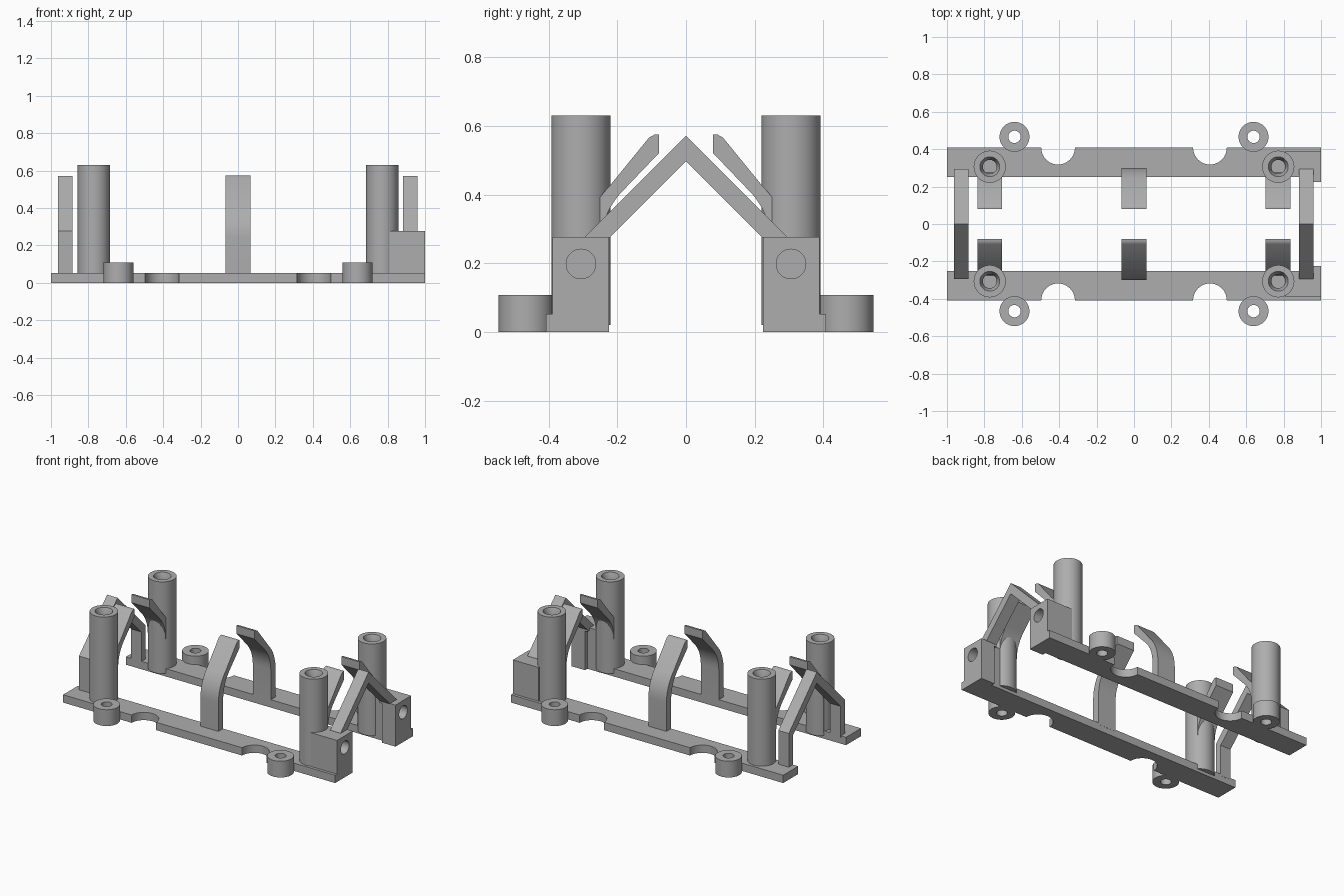
import bpy, bmesh, math
from mathutils import Vector

if "Cube" in bpy.data.objects:
    bpy.data.objects.remove(bpy.data.objects["Cube"])

grey = bpy.data.materials.new("plain grey")
grey.diffuse_color = (0.42, 0.42, 0.42, 1)
grey.use_nodes = True
grey.node_tree.nodes["Principled BSDF"].inputs["Base Color"].default_value = grey.diffuse_color


def finish(name, bm, smooth=False):
    bmesh.ops.recalc_face_normals(bm, faces=bm.faces)
    me = bpy.data.meshes.new(name)
    bm.to_mesh(me)
    bm.free()
    me.materials.append(grey)
    ob = bpy.data.objects.new(name, me)
    bpy.context.collection.objects.link(ob)
    if smooth:
        bpy.ops.object.select_all(action='DESELECT')
        ob.select_set(True)
        bpy.context.view_layer.objects.active = ob
        bpy.ops.object.shade_smooth_by_angle(angle=math.radians(30))
    return ob


def prism(name, pts, shift, smooth=False):
    """Extrude a closed 3D outline by a vector."""
    bm = bmesh.new()
    face = bm.faces.new([bm.verts.new(p) for p in pts])
    new = bmesh.ops.extrude_face_region(bm, geom=[face])["geom"]
    bmesh.ops.translate(bm, vec=Vector(shift),
                        verts=[v for v in new if isinstance(v, bmesh.types.BMVert)])
    return finish(name, bm, smooth)


def lathe(name, profile, x, y, closed, n=48):
    """Spin an (r, z) profile about a vertical axis at (x, y)."""
    bm = bmesh.new()
    rings = []
    for r, z in profile:
        rings.append([bm.verts.new((x + r * math.cos(2 * math.pi * i / n),
                                    y + r * math.sin(2 * math.pi * i / n), z))
                      for i in range(n)])
    pairs = list(zip(rings, rings[1:]))
    if closed:
        pairs.append((rings[-1], rings[0]))
    else:
        bm.faces.new(rings[0])
        bm.faces.new(rings[-1])
    for a, b in pairs:
        for i in range(n):
            j = (i + 1) % n
            bm.faces.new((a[i], a[j], b[j], b[i]))
    return finish(name, bm, True)


def arc(cx, cy, r, a0, a1, n=12):
    return [(cx + r * math.cos(math.radians(a0 + (a1 - a0) * i / n)),
             cy + r * math.sin(math.radians(a0 + (a1 - a0) * i / n)))
            for i in range(n + 1)]


# spring clip side outline (distance from centre line, height)
clip = ([(0.25, 0.04), (0.25, 0.25)] + arc(0.02, 0.25, 0.23, 8, 45, 8)
        + [(0.079, 0.521), (0.079, 0.575), (0.092, 0.575), (0.108, 0.566)]
        + arc(0.04, 0.24, 0.26, 45, 0, 10) + [(0.30, 0.04)])

for s, side in ((-1, "front"), (1, "back")):
    # side rail with two round notches in its outer edge
    outline = ([(-1, 0.251), (1, 0.251), (1, 0.408)]
               + arc(0.406, 0.408, 0.09, 0, -180, 20)
               + arc(-0.406, 0.408, 0.09, 0, -180, 20) + [(-1, 0.408)])
    prism(side + "_rail", [(x, s * y, 0) for x, y in outline], (0, 0, 0.052), True)

    for x, end in ((-1, "left"), (1, "right")):
        # hollow post and screw boss
        lathe(f"{side}_{end}_post",
              [(0.086, 0.02), (0.086, 0.63), (0.053, 0.63), (0.037, 0.59), (0.037, 0.35)],
              x * 0.771, s * 0.306, False)
        lathe(f"{side}_{end}_boss",
              [(0.08, 0), (0.08, 0.108), (0.033, 0.108), (0.033, 0)],
              x * 0.639, s * 0.466, True)

    # spring clips beside the posts and in the middle
    for x, place in ((-0.772, "left"), (0, "middle"), (0.77, "right")):
        prism(f"{side}_{place}_clip", [(x - 0.066, s * y, z) for y, z in clip],
              (0.132, 0, 0), True)

    # end block with inner pad and blind hole
    foot = [(0.81, 0.25), (0.9, 0.25), (0.9, 0.225), (1, 0.225), (1, 0.389), (0.81, 0.389)]
    block = prism(side + "_end_block", [(x, s * y, 0) for x, y in foot], (0, 0, 0.276))
    cutter = prism(side + "_hole_cutter",
                   [(0.87, s * y, z) for y, z in arc(0.306, 0.198, 0.043, 0, 350, 35)],
                   (0.2, 0, 0))
    cutter.hide_render = True
    cutter.hide_viewport = True
    cut = block.modifiers.new("hole", 'BOOLEAN')
    cut.operation = 'DIFFERENCE'
    cut.solver = 'EXACT'
    cut.object = cutter

# peaked braces: one on tall legs, one resting on the blocks
half_leg = [(0.25, 0.04), (0.25, 0.248), (0, 0.498)]
half_out = [(0.295, 0.04), (0.295, 0.276), (0, 0.571)]
half_leg_r = [(0.225, 0.26), (0.225, 0.273), (0, 0.498)]
half_out_r = [(0.294, 0.26), (0.294, 0.277), (0, 0.571)]
for name, x, inner, outer in (("left_brace", -0.962, half_leg, half_out),
                              ("right_brace", 0.883, half_leg_r, half_out_r)):
    loop = (outer + [(-y, z) for y, z in outer[-2::-1]]
            + [(-y, z) for y, z in inner] + inner[-2::-1])
    prism(name, [(x, y, z) for y, z in loop], (0.077, 0, 0))
